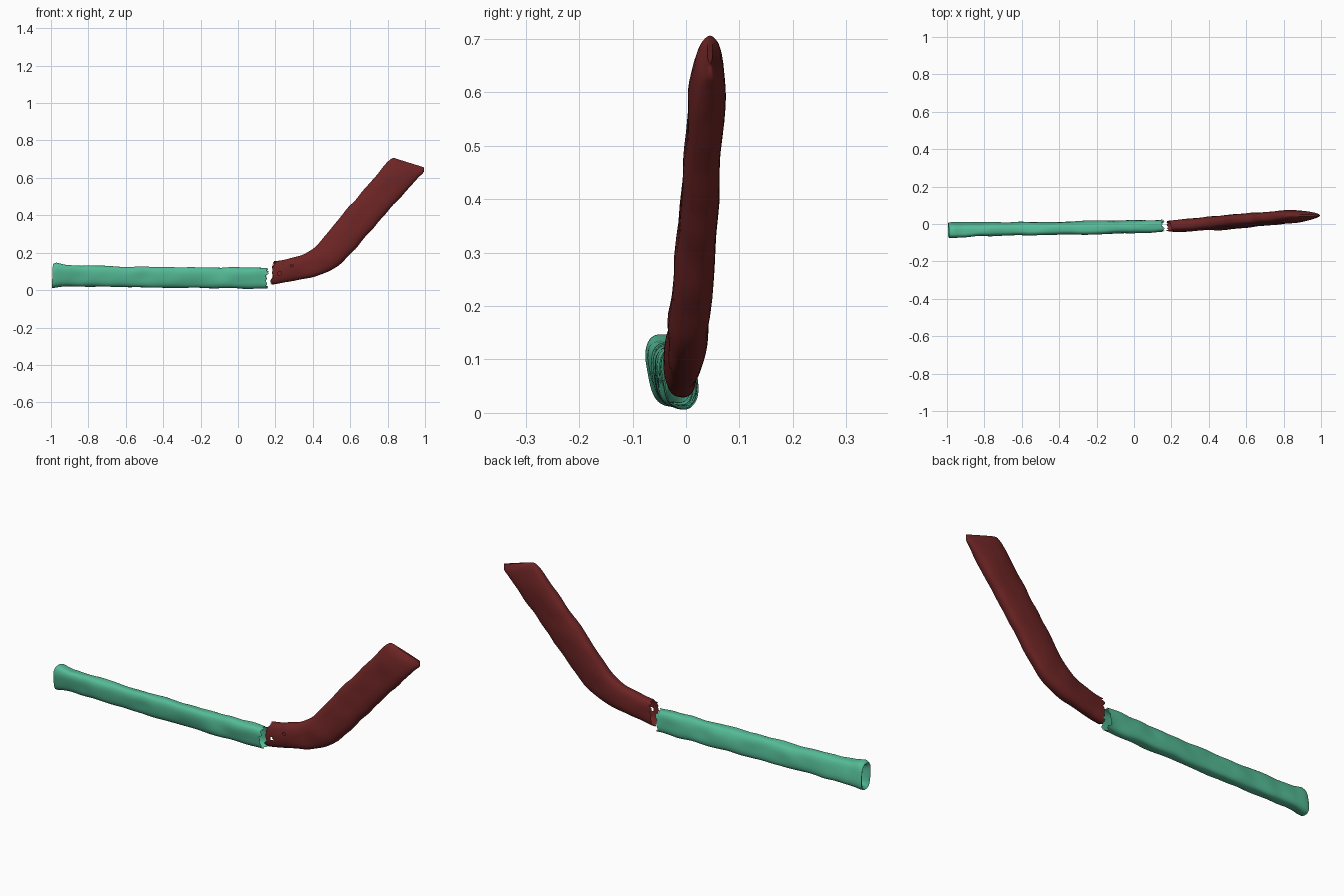
import bpy, bmesh, math, random
from mathutils import Vector, noise

if "Cube" in bpy.data.objects:
    bpy.data.objects.remove(bpy.data.objects["Cube"])

random.seed(4)
SIDES = 40


def material(name, color):
    m = bpy.data.materials.new(name)
    m.diffuse_color = (*color, 1)
    m.use_nodes = True
    m.node_tree.nodes["Principled BSDF"].inputs["Base Color"].default_value = m.diffuse_color
    return m


def spline(stations, step):
    """Smoothly resample stations (Catmull-Rom on every column)."""
    out = []
    n = len(stations)
    for i in range(n - 1):
        p0, p1, p2, p3 = (stations[min(max(k, 0), n - 1)] for k in range(i - 1, i + 3))
        length = max(abs(p2[0] - p1[0]), abs(p2[1] - p1[1]), abs(p2[2] - p1[2]))
        count = max(2, round(length / step))
        for j in range(count):
            t = j / count
            out.append([0.5 * (2 * b + (c - a) * t + (2 * a - 5 * b + 4 * c - d) * t * t
                               + (3 * b - a - 3 * c + d) * t ** 3)
                        for a, b, c, d in zip(p0, p1, p2, p3)])
    out.append(list(stations[-1]))
    return out


def ring_points(s, power):
    """Rounded-box section between a lower and an upper edge point."""
    xb, zb, xt, zt, y, half, lean = s
    low, high = Vector((xb, y - lean, zb)), Vector((xt, y + lean, zt))
    mid, axis = (low + high) / 2, (high - low) / 2
    pts = []
    for k in range(SIDES):
        a = 2 * math.pi * k / SIDES
        c, d = math.cos(a), math.sin(a)
        u = math.copysign(abs(c) ** power, c)
        v = math.copysign(abs(d) ** power, d)
        pts.append(mid + axis * u + Vector((0, half * v, 0)))
    return pts


def loft(name, stations, mat, power, lump, ragged, dent_start=False, cap_end=False, holes=()):
    bm = bmesh.new()
    rows = [ring_points(s, power) for s in spline(stations, 0.02)]
    # gentle lumps of a hand-wrapped surface
    for row in rows:
        mid = sum(row, Vector()) / SIDES
        for p in row:
            p += (p - mid).normalized() * lump * noise.noise(Vector((p.x * 11, p.y * 22, p.z * 14)))
    # torn rim
    for p in rows[ragged]:
        p.x += random.uniform(-0.011, 0.009)
    # hollowed, pinched butt end
    if dent_start:
        first = rows[0]
        mid = sum(first, Vector()) / SIDES
        for scale_y, scale_z, depth in ((0.75, 0.88, 0.004), (0.35, 0.7, 0.03), (0.08, 0.4, 0.05)):
            rows.insert(0, [Vector((p.x + depth, mid.y + (p.y - mid.y) * scale_y,
                                    mid.z + (p.z - mid.z) * scale_z)) for p in first])
    verts = [[bm.verts.new(p) for p in row] for row in rows]
    for a, b in zip(verts, verts[1:]):
        for k in range(SIDES):
            bm.faces.new((a[k], a[(k + 1) % SIDES], b[(k + 1) % SIDES], b[k]))
    if dent_start:
        bm.faces.new(verts[0])
    if cap_end:
        bm.faces.new(verts[-1])
    bmesh.ops.recalc_face_normals(bm, faces=bm.faces)
    # small worn holes on the front side
    for x, z in holes:
        target = Vector((x, -0.045, z))
        f = min(bm.faces, key=lambda f: (f.calc_center_median() - target).length)
        bmesh.ops.delete(bm, geom=[f], context='FACES')
    mesh = bpy.data.meshes.new(name)
    bm.to_mesh(mesh)
    bm.free()
    mesh.materials.append(mat)
    ob = bpy.data.objects.new(name, mesh)
    bpy.context.collection.objects.link(ob)
    bpy.ops.object.select_all(action='DESELECT')
    ob.select_set(True)
    bpy.context.view_layer.objects.active = ob
    bpy.ops.object.shade_smooth_by_angle(angle=math.radians(40))
    return ob


# station: lower x, lower z, upper x, upper z, centre y, half thickness, lean
handle = [
    (-0.995, 0.012, -0.99, 0.138, -0.034, 0.036, -0.008),
    (-0.975, 0.012, -0.97, 0.147, -0.034, 0.040, -0.008),
    (-0.93, 0.019, -0.92, 0.135, -0.031, 0.038, -0.008),
    (-0.85, 0.021, -0.85, 0.133, -0.029, 0.036, -0.008),
    (-0.60, 0.014, -0.60, 0.126, -0.025, 0.034, -0.006),
    (-0.30, 0.012, -0.30, 0.124, -0.021, 0.034, -0.005),
    (0.00, 0.009, 0.00, 0.121, -0.014, 0.034, -0.004),
    (0.153, 0.006, 0.157, 0.120, -0.010, 0.032, -0.003),
]
blade = [
    (0.18, 0.030, 0.195, 0.155, -0.010, 0.030, 0.0),
    (0.30, 0.050, 0.27, 0.167, -0.006, 0.033, 0.0),
    (0.42, 0.075, 0.34, 0.187, 0.000, 0.035, 0.0),
    (0.51, 0.115, 0.41, 0.230, 0.006, 0.037, 0.0),
    (0.58, 0.170, 0.46, 0.285, 0.012, 0.037, 0.0),
    (0.70, 0.305, 0.56, 0.405, 0.022, 0.036, 0.0),
    (0.83, 0.455, 0.69, 0.555, 0.033, 0.035, 0.0),
    (0.93, 0.565, 0.775, 0.655, 0.041, 0.033, 0.0),
    (0.975, 0.610, 0.81, 0.693, 0.044, 0.025, 0.0),
    (0.993, 0.630, 0.825, 0.704, 0.045, 0.016, 0.0),
    (0.996, 0.656, 0.835, 0.706, 0.045, 0.005, 0.0),
]

loft("handle", handle, material("green_wrap", (0.09, 0.50, 0.31)), 0.72, 0.006, -1,
     dent_start=True)
loft("blade", blade, material("dark_red_wrap", (0.155, 0.018, 0.018)), 0.75, 0.005, 0,
     cap_end=True, holes=((0.285, 0.135), (0.225, 0.085)))
